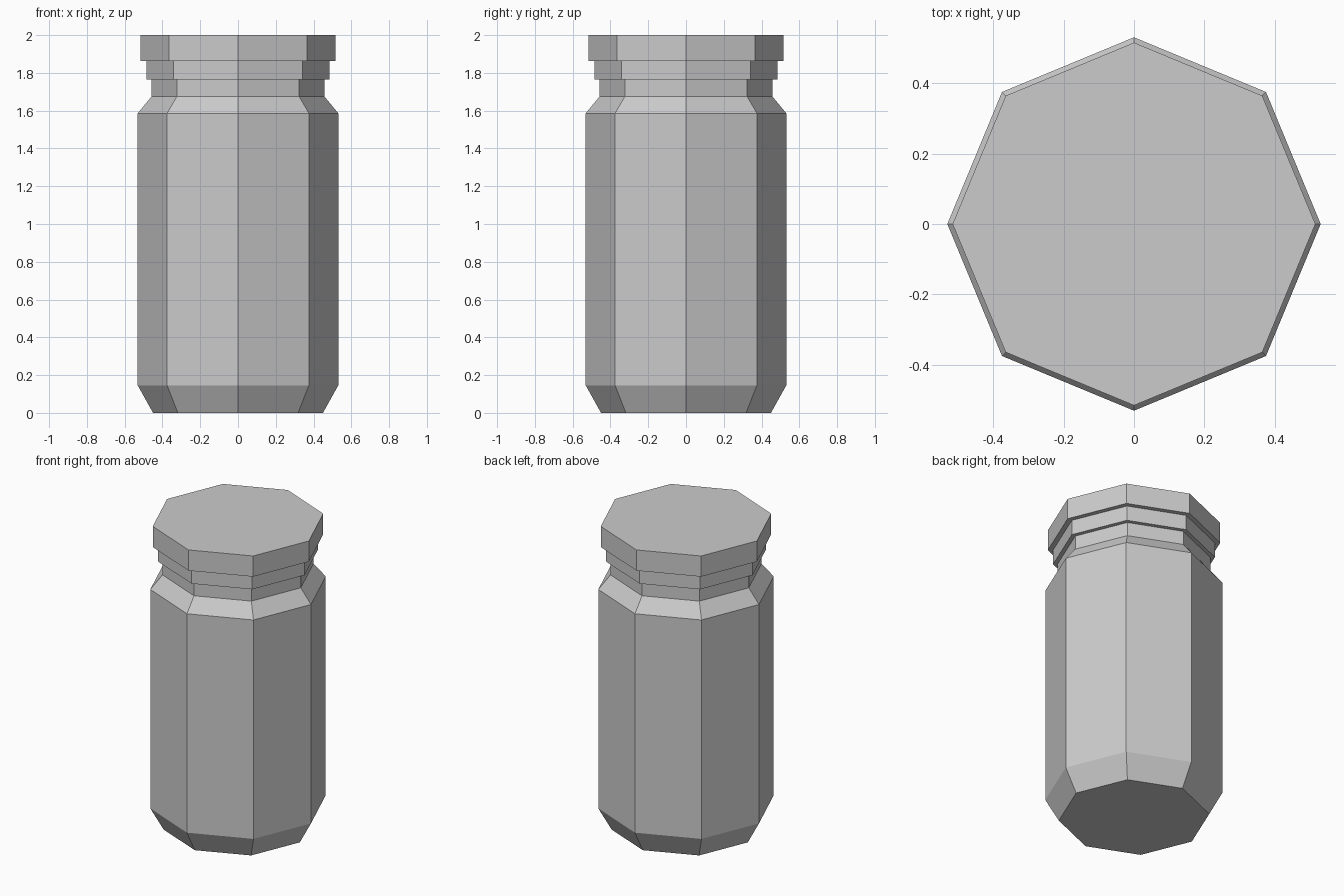
import bpy, bmesh
from math import cos, sin, tau

if "Cube" in bpy.data.objects:
    bpy.data.objects.remove(bpy.data.objects["Cube"])

SIDES = 8


def lathe(name, profile, cap_bottom=False, cap_top=False):
    """Revolve (radius, z) points into a flat-faced octagonal part."""
    bm = bmesh.new()
    rings = [[bm.verts.new((r * cos(tau * i / SIDES), r * sin(tau * i / SIDES), z))
              for i in range(SIDES)] for r, z in profile]
    for low, high in zip(rings, rings[1:]):
        for i in range(SIDES):
            j = (i + 1) % SIDES
            bm.faces.new((low[i], low[j], high[j], high[i]))
    if cap_bottom:
        bm.faces.new(rings[0][::-1])
    if cap_top:
        bm.faces.new(rings[-1])
    mesh = bpy.data.meshes.new(name)
    bm.to_mesh(mesh)
    bm.free()
    obj = bpy.data.objects.new(name, mesh)
    bpy.context.collection.objects.link(obj)
    return obj


NECK, COLLAR, LID = 0.457, 0.484, 0.516

# Jar body: tapered base, straight wall, sloped shoulder, neck
lathe("jar_body", [(0.45, 0), (0.531, 0.146), (0.531, 1.586),
                   (NECK, 1.676), (NECK, 1.766)], cap_bottom=True)

# Collar: stepped ring resting on the neck
lathe("collar", [(NECK, 1.766), (COLLAR, 1.766), (COLLAR, 1.864)])

# Lid: wide flat cap on the collar
lathe("lid", [(COLLAR, 1.864), (LID, 1.864), (LID, 2.0)], cap_top=True)
